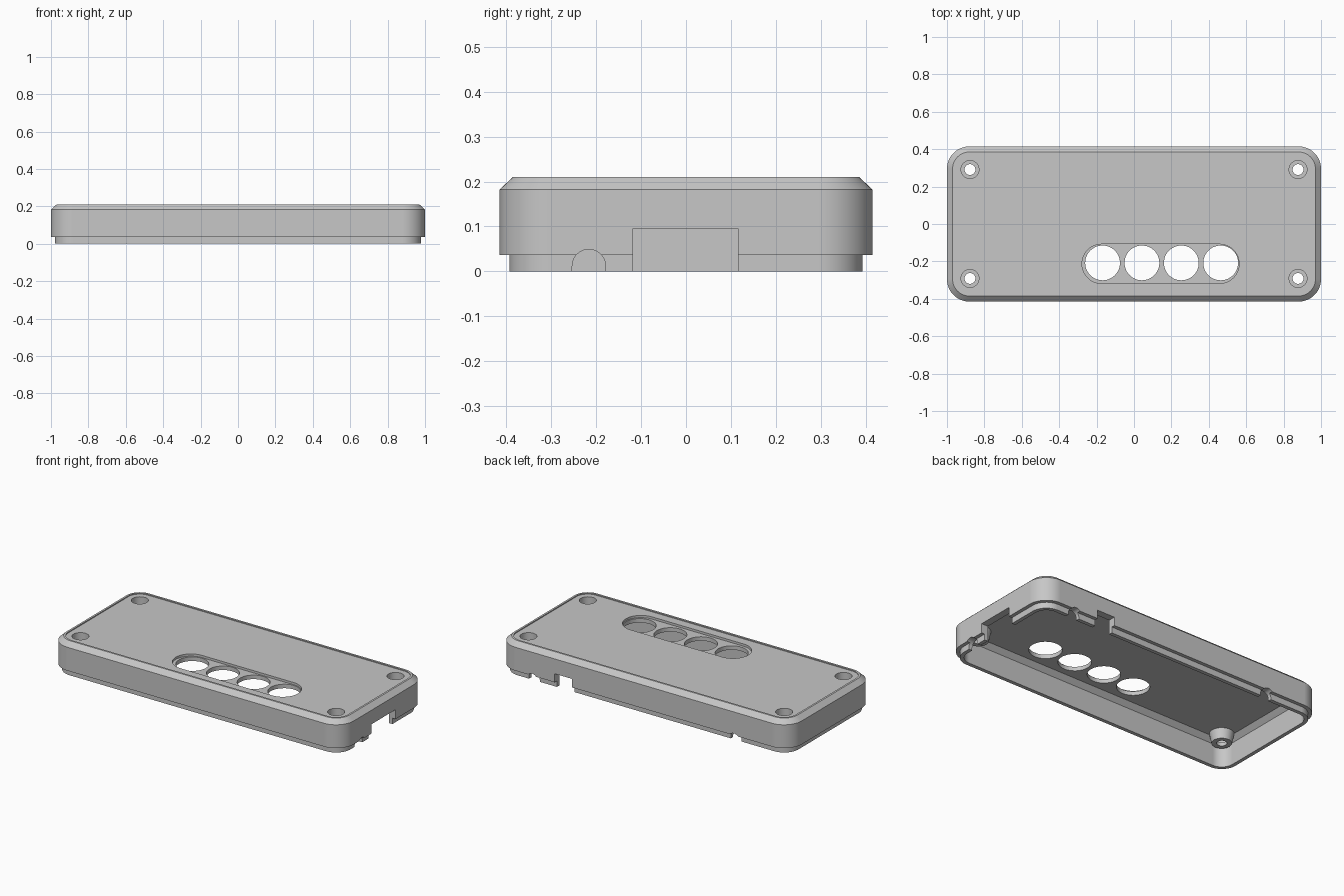
import bpy, bmesh, math
from mathutils import Vector

cube = bpy.data.objects.get("Cube")
if cube:
    bpy.data.objects.remove(cube, do_unlink=True)

HALF_X, HALF_Y, CORNER = 1.0, 0.415, 0.12

grey = bpy.data.materials.new("mid grey plastic")
grey.use_nodes = True
GREY = (0.57, 0.57, 0.57, 1)
grey.diffuse_color = GREY
grey.node_tree.nodes["Principled BSDF"].inputs["Base Color"].default_value = GREY


def rounded_outline(hx, hy, r, steps=12):
    """Counter-clockwise rounded rectangle as (x, y) pairs."""
    pts = []
    for k, (sx, sy) in enumerate([(1, 1), (-1, 1), (-1, -1), (1, -1)]):
        for i in range(steps + 1):
            a = math.pi / 2 * (k + i / steps)
            pts.append((sx * (hx - r) + r * math.cos(a),
                        sy * (hy - r) + r * math.sin(a)))
    return pts


def loft(name, rings):
    """Solid through a list of rings of 3D points, capped at both ends."""
    bm = bmesh.new()
    loops = [[bm.verts.new(p) for p in ring] for ring in rings]
    n = len(loops[0])
    for a, b in zip(loops, loops[1:]):
        for i in range(n):
            j = (i + 1) % n
            bm.faces.new((a[i], a[j], b[j], b[i]))
    bm.faces.new(loops[0][::-1])
    bm.faces.new(loops[-1])
    bmesh.ops.recalc_face_normals(bm, faces=bm.faces)
    mesh = bpy.data.meshes.new(name)
    bm.to_mesh(mesh)
    bm.free()
    mesh.materials.append(grey)
    obj = bpy.data.objects.new(name, mesh)
    bpy.context.collection.objects.link(obj)
    return obj


def inset_ring(inset, z):
    r = CORNER - inset
    return [(x, y, z) for x, y in rounded_outline(HALF_X - inset, HALF_Y - inset, r)]


def slab(name, outline, z0, z1):
    return loft(name, [[(x, y, z) for x, y in outline] for z in (z0, z1)])


def cone(name, x, y, r0, z0, r1, z1, n=48):
    return loft(name, [[(x + r * math.cos(2 * math.pi * i / n),
                         y + r * math.sin(2 * math.pi * i / n), z) for i in range(n)]
                       for r, z in ((r0, z0), (r1, z1))])


def box_outline(x0, x1, y0, y1):
    return [(x0, y0), (x1, y0), (x1, y1), (x0, y1)]


def combine(target, tool, operation):
    """Apply a boolean and discard the tool."""
    tool.hide_render = True
    mod = target.modifiers.new("combine", "BOOLEAN")
    mod.operation, mod.solver, mod.object = operation, "EXACT", tool
    bpy.ops.object.select_all(action="DESELECT")
    bpy.context.view_layer.objects.active = target
    target.select_set(True)
    bpy.ops.object.modifier_apply(modifier=mod.name)
    bpy.data.objects.remove(tool, do_unlink=True)


def wall_dome(centre, along, half, r=0.037, z=0.012, n=32):
    """Round cable notch through a wall, running in the direction along."""
    along = Vector(along)
    side = Vector((-along.y, along.x, 0))
    rings = []
    for d in (-half, half):
        base = Vector(centre) + along * d
        ring = [base + side * r * math.cos(math.pi * i / n)
                + Vector((0, 0, z + r * math.sin(math.pi * i / n))) for i in range(n + 1)]
        ring += [base - side * r + Vector((0, 0, -0.05)),
                 base + side * r + Vector((0, 0, -0.05))]
        rings.append(ring)
    return loft("dome_cutter", rings)


# Lid shell: stepped lip, straight wall, chamfered shoulder, recessed top panel, hollow inside
TOP_PROFILE = [(0.022, 0), (0.022, 0.037), (0, 0.037), (0, 0.182),
               (0.03, 0.21), (0.042, 0.21), (0.042, 0.204)]
CAVITY_PROFILE = [(0.045, -0.05), (0.045, 0.137), (0.073, 0.165)]
lid = loft("enclosure_lid", [inset_ring(*p) for p in TOP_PROFILE])
combine(lid, loft("cavity_cutter", [inset_ring(*p) for p in CAVITY_PROFILE]), "DIFFERENCE")

# Tapered screw bosses with counterbores and through holes
for sx in (-1, 1):
    for sy in (-1, 1):
        x, y = sx * 0.877, sy * 0.291
        combine(lid, cone("boss", x, y, 0.057, 0.105, 0.072, 0.18), "UNION")
        combine(lid, cone("counterbore", x, y, 0.048, 0.128, 0.048, 0.3), "DIFFERENCE")
        combine(lid, cone("screw_hole", x, y, 0.029, 0.05, 0.029, 0.3), "DIFFERENCE")

# Shallow pill-shaped recess with four round openings
pill = [(x + 0.142, y - 0.213) for x, y in rounded_outline(0.42, 0.105, 0.1049)]
combine(lid, slab("pill_cutter", pill, 0.19, 0.3), "DIFFERENCE")
for i in range(4):
    combine(lid, cone("opening", -0.168 + i * 0.2105, -0.208, 0.093, 0.1, 0.093, 0.3),
            "DIFFERENCE")

# Connector and cable notches in the side and back walls
combine(lid, slab("side_port", box_outline(0.92, 1.1, -0.118, 0.116), -0.05, 0.095), "DIFFERENCE")
combine(lid, slab("back_port", box_outline(0.49, 0.61, 0.34, 0.5), -0.05, 0.09), "DIFFERENCE")
combine(lid, wall_dome((1, -0.216, 0), (1, 0, 0), 0.08), "DIFFERENCE")
for x in (0.765, -0.62):
    combine(lid, wall_dome((x, 0.415, 0), (0, 1, 0), 0.075), "DIFFERENCE")

# Smooth curved surfaces, crisp edges
bpy.ops.object.select_all(action="DESELECT")
lid.select_set(True)
bpy.context.view_layer.objects.active = lid
bpy.ops.object.shade_smooth_by_angle(angle=math.radians(25))
weighted = lid.modifiers.new("weighted_normals", "WEIGHTED_NORMAL")
weighted.keep_sharp = True
